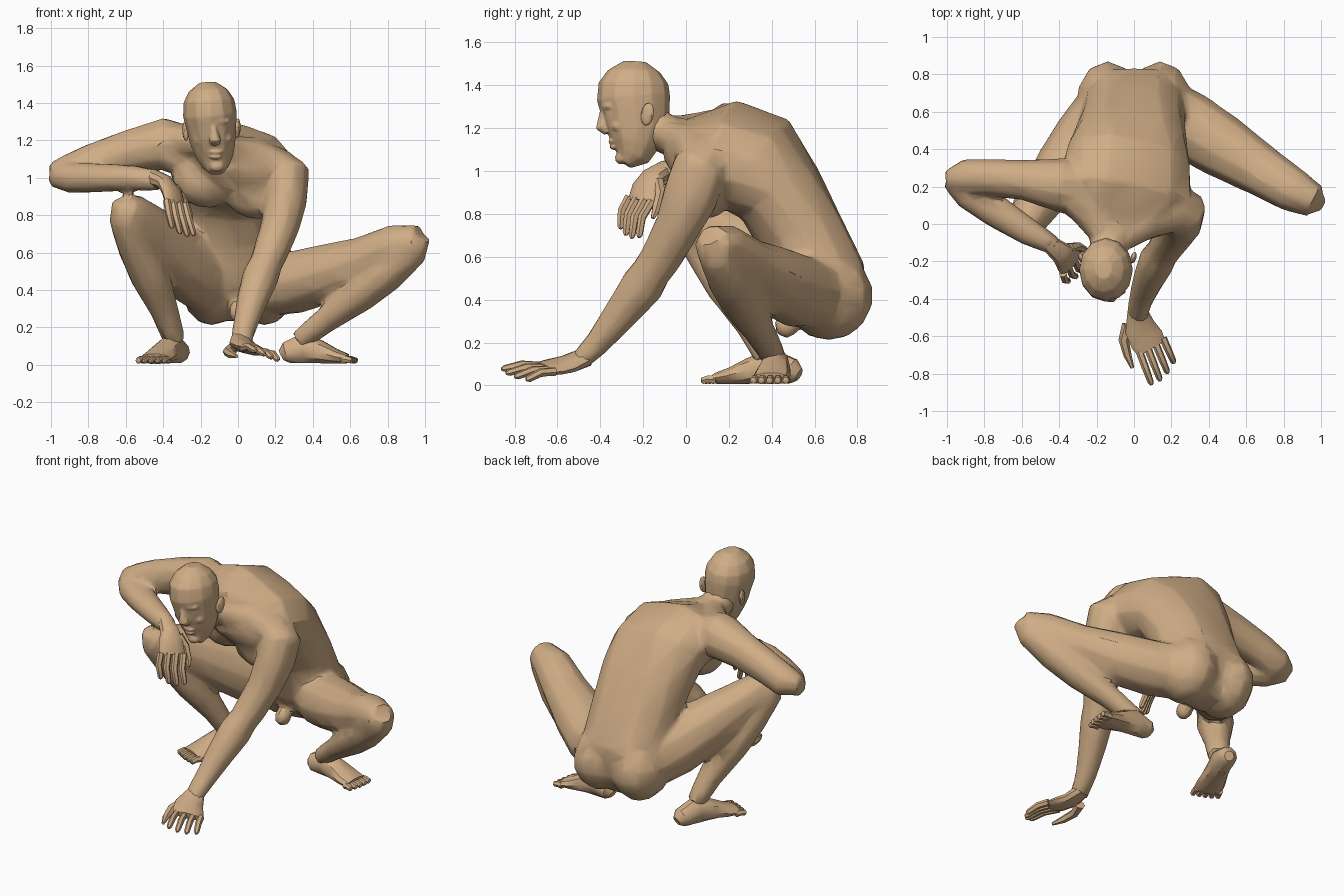
import bpy, bmesh, math
from mathutils import Vector as V

skin = bpy.data.materials.new("tan_skin")
skin.diffuse_color = (0.63, 0.42, 0.24, 1)


def finish(bm, name):
    bmesh.ops.recalc_face_normals(bm, faces=bm.faces)
    me = bpy.data.meshes.new(name)
    bm.to_mesh(me)
    bm.free()
    me.materials.append(skin)
    ob = bpy.data.objects.new(name, me)
    bpy.context.collection.objects.link(ob)
    return ob


def loft(name, secs, side, n=10, groove=0.0):
    """Tube through sections (x, y, z, half width, half depth); side = width direction, or one per section."""
    bm = bmesh.new()
    pts = [V(s[:3]) for s in secs]
    rings = []
    for i, sec in enumerate(secs):
        t = (pts[min(i + 1, len(pts) - 1)] - pts[max(i - 1, 0)]).normalized()
        s = V(side[i] if isinstance(side, list) else side)
        s = (s - t * s.dot(t)).normalized()
        d = t.cross(s)
        ring = []
        for k in range(n):
            a = 2 * math.pi * k / n
            dep = math.sin(a) * (1 - groove if math.sin(a) > 0.99 else 1)
            ring.append(bm.verts.new(pts[i] + s * math.cos(a) * sec[3] + d * dep * sec[4]))
        rings.append(ring)
    for r, q in zip(rings, rings[1:]):
        for k in range(n):
            bm.faces.new((r[k], r[(k + 1) % n], q[(k + 1) % n], q[k]))
    bm.faces.new(rings[0])
    bm.faces.new(rings[-1])
    return finish(bm, name)


def ball(name, c, r, rot=(0, 0, 0), u=10, v=7):
    bm = bmesh.new()
    bmesh.ops.create_uvsphere(bm, u_segments=u, v_segments=v, radius=1)
    ob = finish(bm, name)
    ob.location, ob.scale, ob.rotation_euler = c, r, rot
    return ob


def digits(name, k0, k1, t0, t1, r, lift, count=4, arc=0.12):
    """Row of fingers or toes between a knuckle line and a tip line."""
    k0, k1, t0, t1, lift = map(V, (k0, k1, t0, t1, lift))
    for i in range(count):
        f = i / (count - 1)
        k, tip = k0.lerp(k1, f), t0.lerp(t1, f)
        tip += (tip - k) * arc * math.sin(math.pi * f)
        m = k.lerp(tip, 0.5) + lift
        e = m.lerp(tip, 0.85)
        loft(f"{name}_{i + 1}", [(*k, r, r), (*m, r * .95, r * .95), (*e, r * .8, r * .8),
                                 (*tip, r * .4, r * .4)], k1 - k0, 6)


def foot(name, heel, toe):
    heel, toe = V((*heel, 0)), V((*toe, 0))
    d = toe - heel
    w = V((-d.y, d.x, 0)).normalized()
    prof = [(-.02, .05, .03, .03), (.05, .065, .06, .06), (.28, .09, .066, .085),
            (.5, .068, .075, .064), (.7, .045, .088, .042), (.86, .032, .088, .028)]
    loft(name, [(*(heel + d * t + V((0, 0, z))), a, b) for t, z, a, b in prof], w)
    up = V((0, 0, .026))
    digits(name + "_toe", heel + d * .82 + w * .07 + up, heel + d * .8 - w * .07 + up,
           heel + d * .98 + w * .075 + up * .8, heel + d * .95 - w * .08 + up * .8,
           .021, (0, 0, .006), 5, .1)


def weld(name, obs, voxel, ratio):
    """Fuse overlapping parts into one skin and reduce it to broad facets."""
    bpy.ops.object.select_all(action='DESELECT')
    for ob in obs:
        ob.select_set(True)
    bpy.context.view_layer.objects.active = obs[0]
    bpy.ops.object.join()
    ob = bpy.context.view_layer.objects.active
    ob.name = name
    m = ob.modifiers.new("fuse", 'REMESH')
    m.mode, m.voxel_size = 'VOXEL', voxel
    m = ob.modifiers.new("soften", 'SMOOTH')
    m.factor, m.iterations = .5, 8
    m = ob.modifiers.new("facet", 'DECIMATE')
    m.ratio = ratio
    for m in list(ob.modifiers):
        bpy.ops.object.modifier_apply(modifier=m.name)
    return ob


# torso: pelvis to neck base, twisting so one shoulder is high and back
flat, mid, roll = (1, 0, 0), (.97, -.06, -.12), (.93, -.14, -.3)
body = [
    loft("torso", [(0, .67, .24, .12, .09), (0, .66, .34, .25, .17), (0, .635, .5, .28, .23),
                   (-.01, .54, .72, .285, .215), (-.02, .44, .9, .31, .22), (-.03, .33, 1.03, .35, .245),
                   (-.04, .16, 1.09, .37, .235), (-.07, .03, 1.11, .27, .16), (-.1, -.05, 1.14, .13, .11)],
         [flat, flat, flat, flat, mid, roll, roll, roll, roll], 12, .1),
    ball("chest_right", (-.18, .13, .99), (.18, .14, .15), (0, .25, 0)),
    ball("chest_left", (.09, .1, .93), (.18, .13, .15), (0, .25, 0)),
    ball("groin", (.0, .47, .28), (.05, .06, .06)),
    loft("shoulder_slope_right", [(-.13, -.1, 1.18, .07, .07), (-.25, .08, 1.19, .1, .09),
                                  (-.4, .22, 1.21, .11, .1)], (0, 1, 0), 8),
    loft("shoulder_slope_left", [(-.1, -.1, 1.17, .07, .07), (.07, .02, 1.13, .1, .09),
                                 (.24, .07, 1.06, .11, .09)], (0, 1, 0), 8),
    loft("neck", [(-.1, .04, 1.13, .13, .11), (-.13, -.09, 1.17, .105, .095), (-.15, -.2, 1.24, .1, .1)], flat)]
for sx, nm in ((-1, "right"), (1, "left")):
    body.append(ball("buttock_" + nm, (sx * .14, .665, .415), (.17, .21, .205)))

# head
head = [loft("head", [(-.113, -.285, 1.035, .045, .035), (-.118, -.255, 1.075, .08, .088),
                      (-.125, -.24, 1.13, .106, .118), (-.135, -.232, 1.2, .124, .15),
                      (-.142, -.235, 1.27, .134, .16), (-.15, -.245, 1.34, .145, .172),
                      (-.156, -.245, 1.41, .137, .163), (-.16, -.242, 1.465, .106, .123),
                      (-.163, -.24, 1.51, .045, .055)], flat, 12),
        loft("nose", [(-.134, -.37, 1.295, .02, .03), (-.128, -.388, 1.24, .023, .026),
                      (-.124, -.395, 1.205, .036, .03), (-.123, -.368, 1.18, .026, .018)], flat, 6),
        ball("brow", (-.137, -.352, 1.298), (.1, .05, .028), (0, -.06, 0)),
        ball("cheek_right", (-.2, -.315, 1.2), (.035, .035, .03)),
        ball("cheek_left", (-.065, -.315, 1.21), (.035, .035, .03)),
        ball("upper_lip", (-.12, -.342, 1.138), (.042, .022, .013), u=8, v=5),
        ball("lower_lip", (-.119, -.337, 1.112), (.036, .022, .013), u=8, v=5),
        ball("chin", (-.113, -.303, 1.06), (.042, .03, .03), u=8, v=5)]
for x, z, nm in ((-.188, 1.255, "right"), (-.082, 1.261, "left")):
    head.append(ball("eye_" + nm, (x, -.352, z), (.028, .02, .013), u=8, v=5))
for x, y, z, nm in ((-.28, -.185, 1.25, "right"), (-.003, -.18, 1.265, "left")):
    ball("ear_" + nm, (x, y, z), (.016, .032, .054), (-.2, 0, .3 if x < -.1 else -.3), 8, 6)

# raised right arm, folded across with a hanging hand
body += [
    loft("upper_arm_right", [(-.24, .17, 1.13, .14, .14), (-.4, .21, 1.18, .145, .145), (-.58, .235, 1.14, .11, .12),
                             (-.78, .25, 1.08, .1, .105), (-.9, .25, 1.03, .1, .1), (-1.0, .23, 1.02, .055, .06)],
         (0, 1, 0)),
    loft("forearm_right", [(-.99, .24, 1.01, .05, .06), (-.89, .17, 1.0, .09, .085), (-.74, .07, 1.0, .09, .08),
                           (-.57, -.04, 1.0, .075, .07), (-.42, -.12, .985, .05, .058)], (.5, .8, 0))]
loft("palm_right", [(-.46, -.1, 1.0, .045, .05), (-.39, -.155, .975, .06, .042), (-.355, -.19, .925, .078, .032),
                    (-.335, -.21, .86, .08, .022)], (.09, .1, -.02))
digits("finger_right", (-.38, -.265, .88), (-.285, -.16, .86), (-.35, -.305, .73), (-.235, -.22, .69),
       .021, (-.005, -.015, .01))
loft("thumb_right", [(-.345, -.13, .95, .03, .03), (-.3, -.12, .89, .025, .025), (-.265, -.14, .82, .021, .021),
                     (-.25, -.155, .78, .01, .01)], flat, 6)

# left arm reaching down, palm on the ground
body += [
    loft("upper_arm_left", [(.16, .12, 1.06, .13, .13), (.265, .06, 1.0, .13, .135), (.255, .02, .88, .115, .135),
                            (.225, -.04, .74, .105, .11), (.17, -.12, .59, .095, .1), (.13, -.19, .49, .085, .09)],
         flat),
    loft("forearm_left", [(.165, -.13, .58, .085, .085), (.12, -.2, .47, .1, .105), (.075, -.3, .34, .085, .085),
                          (.035, -.41, .2, .065, .062), (.015, -.5, .11, .058, .048)], flat)]
loft("palm_left", [(.015, -.46, .135, .055, .045), (.03, -.55, .1, .085, .038), (.07, -.62, .085, .095, .032),
                   (.095, -.665, .08, .085, .02)], (.12, .06, -.03))
digits("finger_left", (.025, -.67, .09), (.155, -.61, .065), (.095, -.86, .075), (.215, -.745, .025),
       .021, (0, 0, .015))
loft("thumb_left", [(-.03, -.54, .085, .035, .03), (-.055, -.62, .07, .028, .026), (-.035, -.7, .055, .022, .022),
                    (-.008, -.77, .045, .01, .01)], flat, 6)

# right leg: knee high, foot forward
body += [
    loft("thigh_right", [(-.13, .63, .43, .17, .18), (-.25, .47, .52, .175, .195), (-.38, .3, .63, .155, .175),
                         (-.49, .14, .73, .125, .14), (-.57, .02, .8, .105, .12), (-.61, -.06, .84, .07, .08)],
         (.8, -.6, 0)),
    loft("shin_right", [(-.615, -.035, .88, .06, .06), (-.6, 0, .78, .09, .095), (-.545, .1, .63, .1, .11),
                        (-.47, .2, .47, .105, .115), (-.39, .31, .28, .075, .08), (-.34, .385, .13, .058, .07)],
         (.8, .5, 0))]
foot("foot_right", (-.305, .52), (-.47, .09))

# left leg: knee swung wide, foot turned outward
body += [
    loft("thigh_left", [(.13, .63, .42, .17, .17), (.3, .52, .44, .185, .17), (.48, .41, .49, .17, .16),
                        (.68, .285, .56, .14, .13), (.85, .18, .64, .12, .115), (.97, .12, .66, .09, .09)],
         (.52, .85, 0)),
    loft("shin_left", [(.98, .11, .69, .055, .055), (.93, .145, .61, .09, .09), (.79, .21, .49, .11, .105),
                       (.65, .27, .38, .105, .1), (.47, .35, .24, .075, .07), (.33, .41, .13, .06, .058)],
         (.4, .9, 0))]
foot("foot_left", (.24, .43), (.64, .39))

weld("body", body, .014, .05)
weld("head", head, .0055, .06)

# smooth shading with sharp creases kept
bpy.ops.object.select_all(action='SELECT')
bpy.ops.object.shade_smooth_by_angle(angle=math.radians(35))
